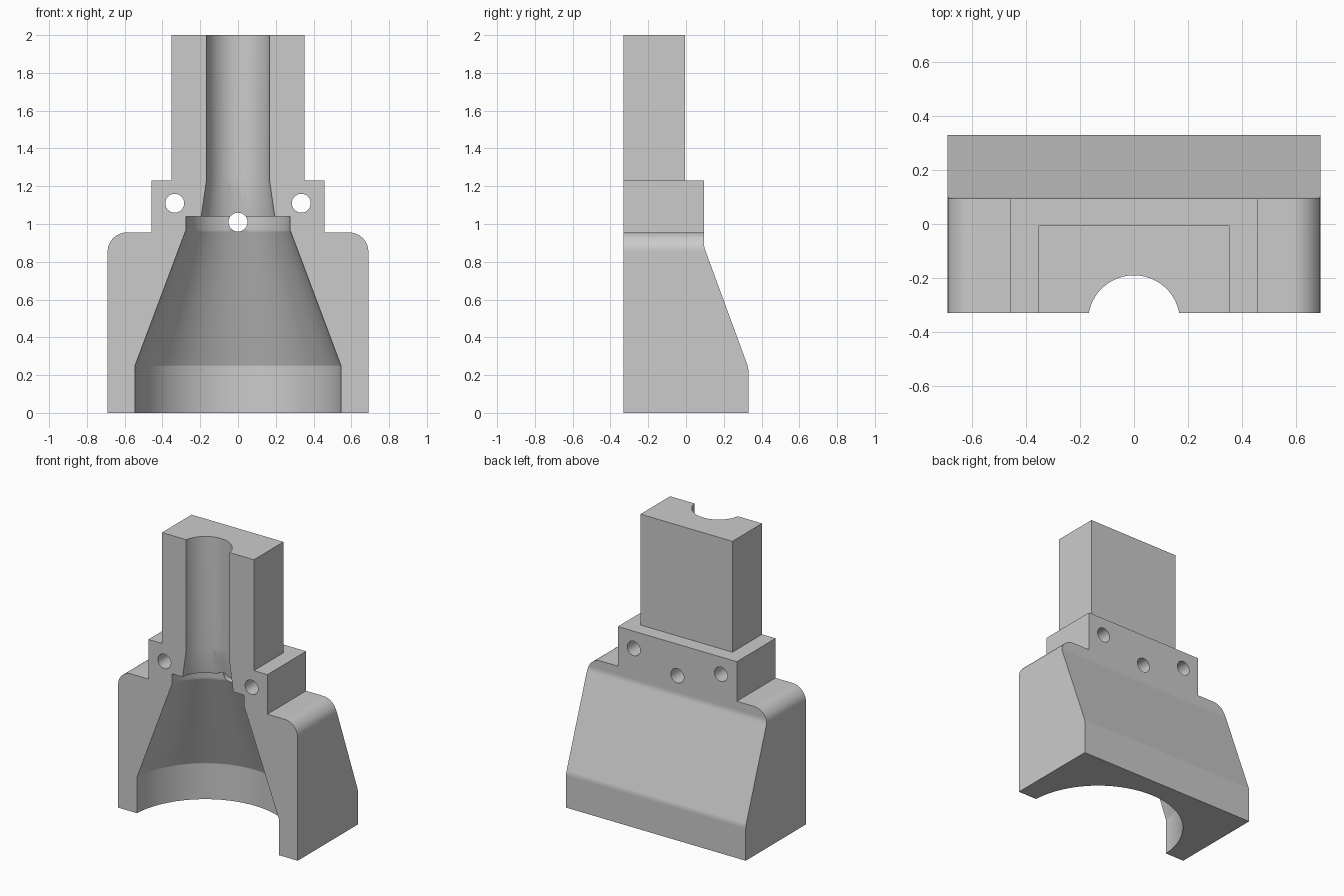
import bpy, bmesh, math
from mathutils import Vector

cube = bpy.data.objects.get("Cube")
if cube:
    bpy.data.objects.remove(cube, do_unlink=True)

FRONT, AXIS, FLANGE_BACK = -0.33, -0.36, 0.095   # y of parting face, cavity centre, flange
ARC, SIDES = 64, 32                              # segments of cavity arc and holes


def fillet(before, corner, after, radius, steps):
    """Points of a tangent arc that rounds one corner of a profile."""
    c = Vector(corner)
    a, b = (Vector(before) - c).normalized(), (Vector(after) - c).normalized()
    half = a.angle(b) / 2
    centre = c + (a + b).normalized() * radius / math.sin(half)
    start = c + a * radius / math.tan(half) - centre
    end = c + b * radius / math.tan(half) - centre
    arc = [start.lerp(end, i / steps).normalized() * radius for i in range(steps + 1)]
    return [tuple(centre + p) for p in arc]


def value_at(profile, z):
    """Read a (value, z) profile at one height."""
    for (v0, z0), (v1, z1) in zip(profile, profile[1:]):
        if z0 <= z <= z1 and z1 > z0:
            return v0 + (v1 - v0) * (z - z0) / (z1 - z0)
    return profile[-1][0]


# Half width: base with rounded shoulders, bolt flange, tower
width = [(0.69, 0)] + fillet((0.69, 0), (0.69, 0.955), (0, 0.955), 0.1, 8)
width += [(0.457, 0.955), (0.457, 1.23), (0.353, 1.23), (0.353, 2)]

# Back surface: foot, slope with softened bends, flange, tower
foot, knee, neck, shelf = (0.33, 0), (0.33, 0.24), (FLANGE_BACK, 0.88), (FLANGE_BACK, 1.23)
back = [foot] + fillet(foot, knee, neck, 0.1, 4) + fillet(knee, neck, shelf, 0.1, 4)
back += [shelf, (-0.005, 1.23), (-0.005, 2)]

# Cavity radius: bell, short collar, step, tapered throat, straight bore
cavity = [(0.546, 0), (0.546, 0.25), (0.277, 0.97), (0.277, 1.04),
          (0.197, 1.04), (0.17, 1.23), (0.17, 2)]


def section(z, sample):
    """Horizontal outline at height z: a block with a round notch in front."""
    w, b, r = (value_at(p, sample) for p in (width, back, cavity))
    points = [(w, FRONT), (w, b), (-w, b), (-w, FRONT)]
    tilt = math.asin((FRONT - AXIS) / r)
    for i in range(ARC + 1):
        t = math.pi - tilt - (math.pi - 2 * tilt) * i / ARC
        points.append((r * math.cos(t), AXIS + r * math.sin(t)))
    return [(x, y, z) for x, y in points]


# Loft the sections, with two at each height so that steps become shelves
bm = bmesh.new()
rings = []
for z in sorted({round(p[1], 5) for p in width + back + cavity}):
    for sample in (z - 2e-6, z + 2e-6):
        if 0 < sample < 2:
            rings.append([bm.verts.new(p) for p in section(z, sample)])
for low, high in zip(rings, rings[1:]):
    for i in range(len(low)):
        j = (i + 1) % len(low)
        bm.faces.new((low[i], low[j], high[j], high[i]))
bm.faces.new(rings[0][::-1])
bm.faces.new(rings[-1])
bmesh.ops.remove_doubles(bm, verts=bm.verts[:], dist=0.0001)
bmesh.ops.delete(bm, geom=[f for f in bm.faces if f.calc_area() < 1e-6], context='FACES')


def drill(x, z, radius, front_y):
    """Clip a round opening through the faces along y and line it with a tube."""
    centre = Vector((x, 0, z))
    step = math.tau / SIDES
    apothem = radius * math.cos(step / 2)
    normals = [Vector((math.cos((i + 0.5) * step), 0, math.sin((i + 0.5) * step)))
               for i in range(SIDES)]

    def inside(face, planes):
        xs = [v.co.x for v in face.verts]
        zs = [v.co.z for v in face.verts]
        if min(xs) > x + radius or max(xs) < x - radius:
            return False
        if min(zs) > z + radius or max(zs) < z - radius:
            return False
        offset = face.calc_center_median() - centre
        return all(offset.dot(n) < apothem for n in planes)

    for i, normal in enumerate(normals):
        faces = [f for f in bm.faces if inside(f, normals[:i])]
        edges = list({e for f in faces for e in f.edges})
        verts = list({v for f in faces for v in f.verts})
        bmesh.ops.bisect_plane(bm, geom=verts + edges + faces, dist=1e-6,
                               plane_co=centre + normal * apothem, plane_no=normal)
    bmesh.ops.delete(bm, geom=[f for f in bm.faces if inside(f, normals)], context='FACES')

    rim = []
    for i in range(SIDES):
        px, pz = x + radius * math.cos(i * step), z + radius * math.sin(i * step)
        rim.append([bm.verts.new((px, y, pz)) for y in (front_y(px, pz), FLANGE_BACK)])
    for (a, d), (b, c) in zip(rim, rim[1:] + rim[:1]):
        bm.faces.new((a, b, c, d))


# Two bolt holes, and a vent hole from the cavity wall to the back
for side in (-1, 1):
    drill(side * 0.335, 1.11, 0.05, lambda x, z: FRONT)
drill(0, 1.01, 0.05, lambda x, z: AXIS + math.sqrt(value_at(cavity, z) ** 2 - x * x))

# Single grey material
grey = bpy.data.materials.new("plain grey")
grey.use_nodes = True
grey.diffuse_color = (0.6, 0.6, 0.6, 1)
grey.node_tree.nodes["Principled BSDF"].inputs["Base Color"].default_value = (0.6, 0.6, 0.6, 1)

mesh = bpy.data.meshes.new("mould_half")
bm.to_mesh(mesh)
bm.free()
mesh.materials.append(grey)
body = bpy.data.objects.new("mould_half", mesh)
bpy.context.scene.collection.objects.link(body)

# Smooth curves, crisp edges
bpy.ops.object.select_all(action='DESELECT')
body.select_set(True)
bpy.context.view_layer.objects.active = body
bpy.ops.object.shade_smooth_by_angle(angle=math.radians(30))
weighted = body.modifiers.new("flat large faces", 'WEIGHTED_NORMAL')
weighted.keep_sharp = True
